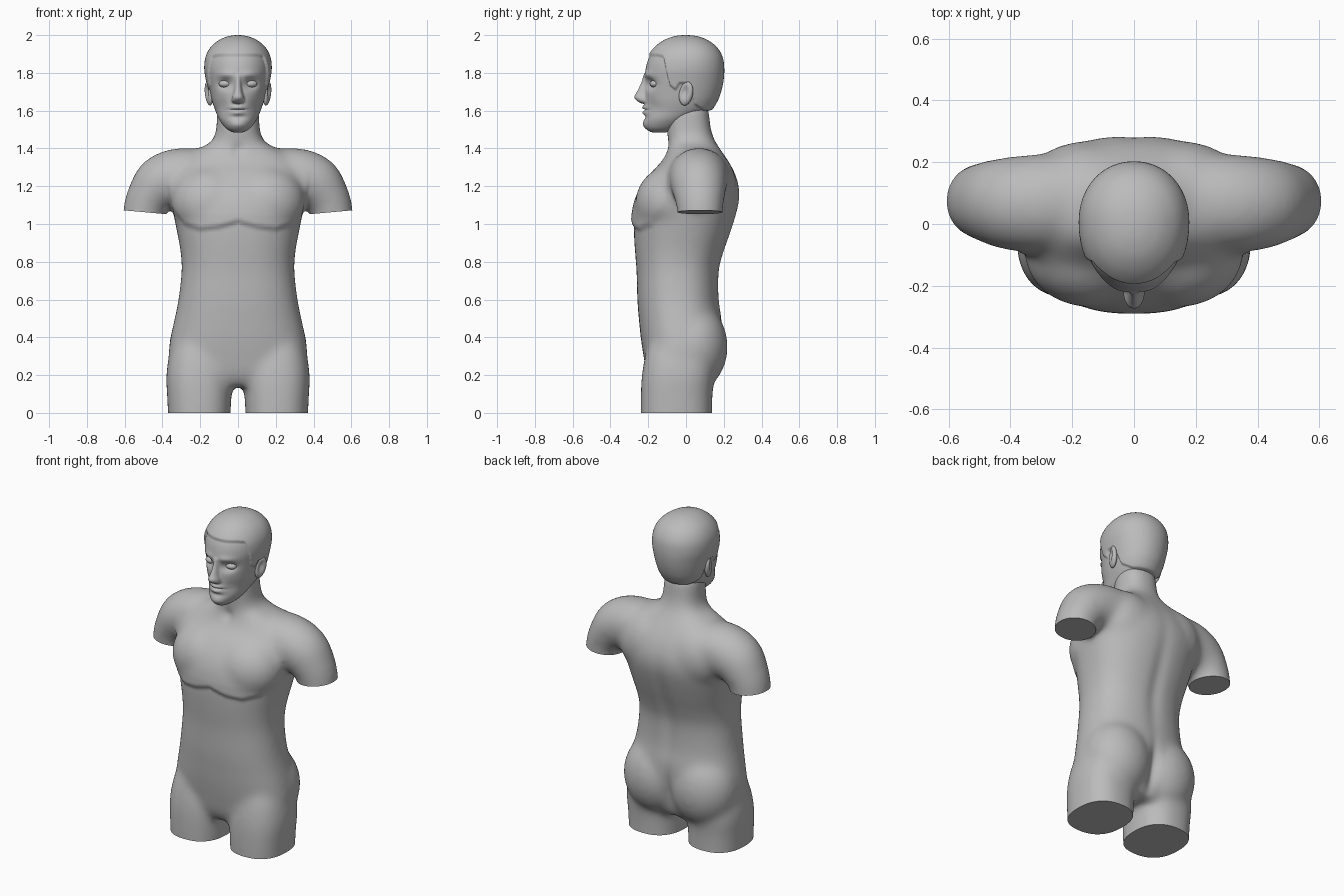
import bpy, bmesh
from math import cos, sin, pi, exp, copysign
from mathutils import Vector, Matrix

if "Cube" in bpy.data.objects:
    bpy.data.objects.remove(bpy.data.objects["Cube"])

grey = bpy.data.materials.new("plain grey")
grey.use_nodes = True
grey.diffuse_color = (0.5, 0.5, 0.5, 1)
grey.node_tree.nodes["Principled BSDF"].inputs["Base Color"].default_value = grey.diffuse_color


def spline(rows, steps=5):
    """Smoothly interpolate rows of section numbers."""
    out = []
    for i in range(len(rows) - 1):
        a, b, c, d = (rows[min(max(k, 0), len(rows) - 1)] for k in range(i - 1, i + 3))
        for s in range(steps):
            t = s / steps
            out.append([q + t / 2 * (r - p + t * (2 * p - 5 * q + 4 * r - u + t * (3 * (q - r) + u - p)))
                        for p, q, r, u in zip(a, b, c, d)])
    return out + [list(rows[-1])]


def skin(bm, rings):
    """Join rings of points into a closed tube."""
    vs = [[bm.verts.new(p) for p in ring] for ring in rings]
    n = len(vs[0])
    faces = [bm.faces.new((a[i], a[(i + 1) % n], b[(i + 1) % n], b[i]))
             for a, b in zip(vs, vs[1:]) for i in range(n)]
    faces += [bm.faces.new(vs[0]), bm.faces.new(vs[-1])]
    bmesh.ops.recalc_face_normals(bm, faces=faces)


def loft(bm, rows, power=2.0, mid=0.5, cx=0.0, n=48):
    """Rows of height, half width, front y, back y."""
    rings = []
    for z, w, front, back in spline(rows):
        yc = front + (back - front) * mid
        ring = []
        for i in range(n):
            c, s = cos(2 * pi * i / n), sin(2 * pi * i / n)
            x = copysign(abs(c) ** (2 / power), c) * w
            y = copysign(abs(s) ** (2 / power), s)
            ring.append((cx + x, yc + y * ((back - yc) if s > 0 else (yc - front)), z))
        rings.append(ring)
    skin(bm, rings)


def limb(bm, rows, side, n=32):
    """Rows of x, y, z, radius in the front plane, radius in depth."""
    rows = spline(rows)
    rings = []
    for i, (x, y, z, r, ry) in enumerate(rows):
        a, b = rows[max(i - 1, 0)], rows[min(i + 1, len(rows) - 1)]
        t = Vector((b[0] - a[0], 0, b[2] - a[2])).normalized()
        up = Vector((-t.z, 0, t.x))
        ring = []
        for k in range(n):
            p = Vector((x, y, z)) + up * r * cos(2 * pi * k / n)
            p.y += ry * sin(2 * pi * k / n)
            p.x *= side
            ring.append(p)
        rings.append(ring)
    skin(bm, rings)


def ball(bm, centre, size):
    m = Matrix.Translation(centre) @ Matrix.Diagonal((*size, 1))
    bmesh.ops.create_uvsphere(bm, u_segments=32, v_segments=20, radius=1, matrix=m)


def make(name, bm):
    me = bpy.data.meshes.new(name)
    bm.to_mesh(me)
    bm.free()
    ob = bpy.data.objects.new(name, me)
    bpy.context.collection.objects.link(ob)
    return ob


def bake(ob):
    """Apply the modifiers."""
    bpy.context.view_layer.update()
    me = bpy.data.meshes.new_from_object(ob.evaluated_get(bpy.context.evaluated_depsgraph_get()))
    ob.modifiers.clear()
    ob.data = me


def fuse(ob, voxel, smoothing):
    """Merge overlapping volumes into one soft skin."""
    mod = ob.modifiers.new("fuse", 'REMESH')
    mod.mode, mod.voxel_size = 'VOXEL', voxel
    mod = ob.modifiers.new("soften", 'SMOOTH')
    mod.factor, mod.iterations = 0.5, smoothing
    bake(ob)


def finish(ob, angle=0.75):
    ob.data.materials.clear()
    ob.data.materials.append(grey)
    bpy.ops.object.select_all(action='DESELECT')
    ob.select_set(True)
    bpy.context.view_layer.objects.active = ob
    bpy.ops.object.shade_smooth_by_angle(angle=angle)


def graph(points, x):
    """Piecewise linear curve."""
    for (x0, y0), (x1, y1) in zip(points, points[1:]):
        if x <= x1:
            return y0 + (y1 - y0) * max(0, (x - x0) / (x1 - x0))
    return points[-1][1]


def bump(d, r):
    return exp(-(d / r) ** 2)


def clamp(t):
    return min(max(t, 0), 1)


# Torso and neck
bm = bmesh.new()
loft(bm, [(.14, .27, -.17, .11), (.20, .345, -.205, .145), (.30, .368, -.225, .175),
          (.40, .357, -.24, .19), (.50, .336, -.25, .19), (.60, .316, -.258, .176),
          (.75, .299, -.262, .177), (.85, .304, -.27, .202), (.95, .322, -.276, .237),
          (1.05, .342, -.274, .268), (1.13, .356, -.262, .285), (1.20, .362, -.234, .282),
          (1.27, .355, -.187, .26), (1.33, .33, -.13, .227), (1.39, .23, -.10, .186),
          (1.43, .15, -.095, .16), (1.48, .12, -.10, .138), (1.54, .114, -.105, .128),
          (1.62, .11, -.10, .12)], power=2.35)
for side in (-1, 1):
    # Upper arm, thigh, buttock, chest and shoulder blade masses
    limb(bm, [(.10, .085, 1.25, .13, .14), (.28, .068, 1.255, .15, .16),
              (.40, .066, 1.217, .15, .152), (.468, .071, 1.14, .124, .134),
              (.496, .074, 1.06, .114, .121), (.51, .075, .93, .107, .117)], side)
    loft(bm, [(-.12, .16, -.238, .138), (.08, .17, -.24, .14), (.20, .175, -.234, .15),
              (.32, .155, -.212, .14), (.44, .11, -.17, .11)], power=2.4, cx=.205 * side)
    ball(bm, (.16 * side, .04, .35), (.205, .182, .235))
    ball(bm, (.145 * side, -.08, 1.12), (.21, .178, .19))
    ball(bm, (.16 * side, .10, 1.20), (.2, .168, .2))
body = make("body", bm)
fuse(body, .012, 45)

# Chest edge, spine and seat furrows, collar hollow
chest_edge = [(0, 1.0), (.1, .972), (.2, .96), (.28, .985), (.34, 1.06), (.37, 1.16)]
for v in body.data.vertices:
    x, y, z = v.co
    if y < -.04 and abs(x) < .37 and z < 1.3:
        step = clamp((z - graph(chest_edge, abs(x))) / .026)
        v.co.y -= .016 * step * clamp((1.3 - z) / .25) * clamp((-.04 - y) / .06)
    if y > .08:
        v.co.y -= .012 * bump(x, .045) * bump(z - .85, .3)
        v.co.y -= .022 * bump(x, .03) * bump(z - .3, .13)
    elif y < 0 and z > 1.25:
        v.co.y += .012 * bump(x, .03) * bump(z - 1.39, .035)

# Flat cut ends of thighs and arms
bm = bmesh.new()
bmesh.ops.create_cube(bm, size=1, matrix=Matrix.Translation((0, 0, -.5)) @ Matrix.Diagonal((2, 1, 1, 1)))
for side in (-1, 1):
    box = bmesh.ops.create_cube(bm, size=1, matrix=Matrix.Translation((.571 * side, .05, .912))
                                @ Matrix.Diagonal((.4, .6, .3, 1)))["verts"]
    for v in box:
        v.co.z += .09 * (abs(v.co.x) - .49)
cutter = make("end_cutter", bm)
cutter.hide_render = True
mod = body.modifiers.new("ends", 'BOOLEAN')
mod.operation, mod.solver, mod.object = 'DIFFERENCE', 'EXACT', cutter
bake(body)
bpy.data.objects.remove(cutter)
finish(body)

# Head with nose
bm = bmesh.new()
loft(bm, [(1.485, .03, -.185, -.10), (1.507, .065, -.212, -.04), (1.55, .098, -.222, .03),
          (1.60, .12, -.218, .118), (1.65, .137, -.218, .155), (1.70, .148, -.218, .175),
          (1.76, .159, -.218, .188), (1.82, .168, -.214, .192), (1.88, .162, -.196, .184),
          (1.93, .136, -.158, .155), (1.965, .094, -.11, .108), (1.983, .05, -.06, .06),
          (1.989, .012, -.018, .014)], power=2.1, mid=.54)
loft(bm, [(1.638, .022, -.236, -.19), (1.65, .035, -.258, -.18), (1.672, .032, -.276, -.18),
          (1.70, .023, -.261, -.18), (1.75, .017, -.238, -.18), (1.79, .02, -.224, -.18)], n=24)
head = make("head", bm)
fuse(head, .006, 6)

# Face relief and raised hair
hairline = [(-.15, 1.885), (-.118, 1.878), (-.085, 1.73), (-.055, 1.705), (-.035, 1.74),
            (.02, 1.74), (.045, 1.63), (.09, 1.60), (.2, 1.595)]
normals = [v.normal.copy() for v in head.data.vertices]
for v, normal in zip(head.data.vertices, normals):
    x, y, z = v.co
    ax = abs(x)
    if y < -.08:
        dy = .03 * bump(ax - .068, .036) * bump(z - 1.742, .027)     # eye sockets
        dy -= .008 * bump(ax - .06, .045) * bump(z - 1.79, .018)     # brows
        dy += .008 * bump(ax - .085, .03) * bump(z - 1.62, .04)      # cheek hollows
        dy -= .015 * bump(x, .036) * bump(z - 1.617, .012)           # upper lip
        dy -= .013 * bump(x, .032) * bump(z - 1.589, .012)           # lower lip
        dy += .011 * bump(x, .045) * bump(z - 1.604, .004)           # mouth line
        dy += .007 * bump(x, .05) * bump(z - 1.565, .013)            # chin fold
        dy -= .010 * bump(x, .045) * bump(z - 1.525, .022)           # chin
        v.co.y += dy
    v.co += normal * .011 * clamp((z - graph(hairline, y)) / .014)
finish(head, 1.2)

for side, label in ((-1, "right"), (1, "left")):
    # Eye
    bm = bmesh.new()
    ball(bm, (.068 * side, -.165, 1.742), (.034, .027, .02))
    finish(make(label + "_eye", bm))
    # Ear: a tilted shell with a hollow
    bm = bmesh.new()
    ball(bm, (0, 0, 0), (.02, .037, .064))
    for v in bm.verts:
        if v.co.x * side > 0:
            v.co.x -= side * .02 * bump(v.co.y + .008, .02) * bump(v.co.z - .01, .035)
    bmesh.ops.transform(bm, verts=bm.verts, matrix=Matrix.Translation((.156 * side, 0, 1.69))
                        @ Matrix.Rotation(.16 * side, 4, 'Y') @ Matrix.Rotation(-.2, 4, 'X')
                        @ Matrix.Rotation(-.25 * side, 4, 'Z'))
    finish(make(label + "_ear", bm))
